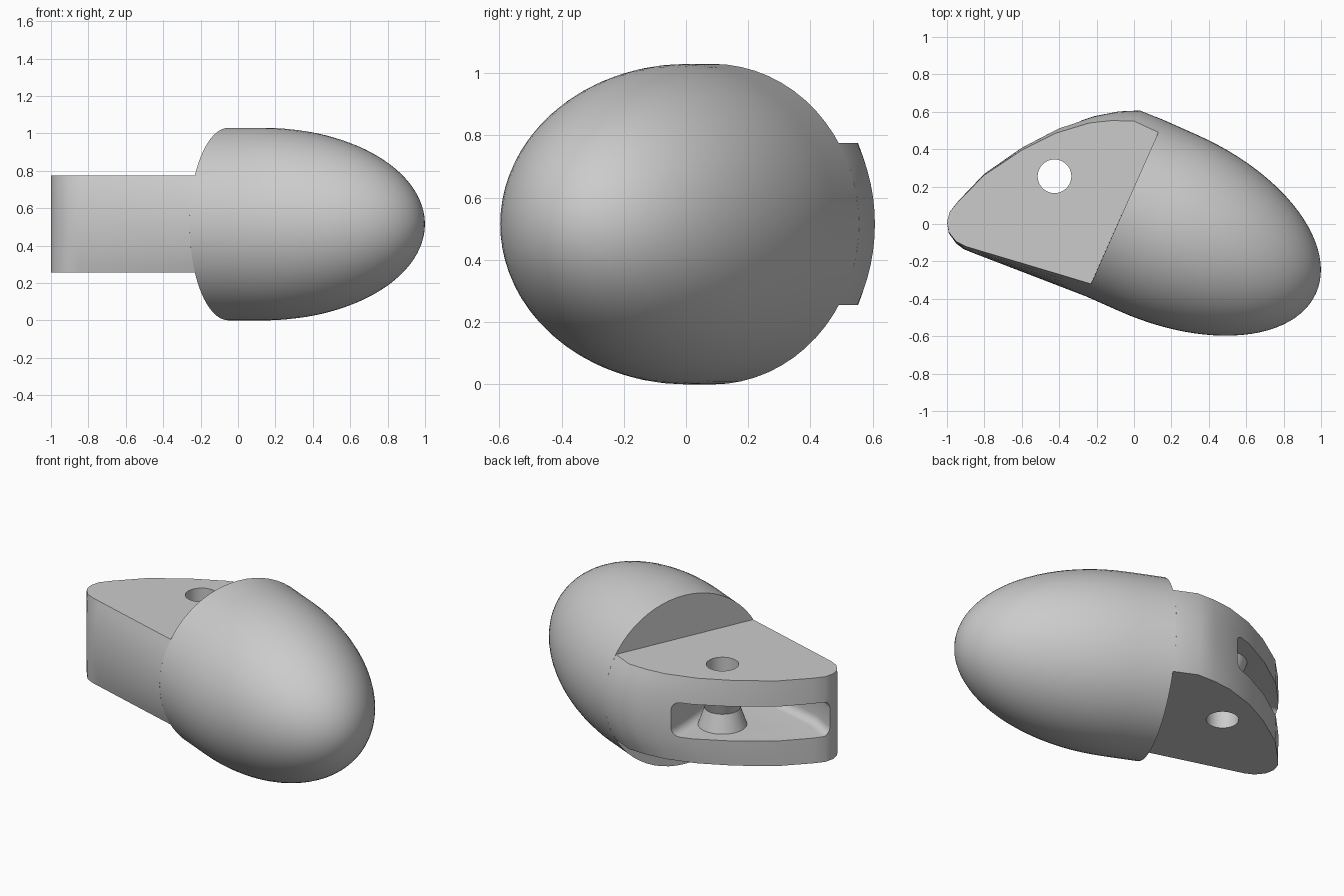
import bpy, bmesh, math
from mathutils import Vector, Matrix

cube = bpy.data.objects.get("Cube")
if cube:
    bpy.data.objects.remove(cube)

grey = bpy.data.materials.new("plain_grey")
grey.use_nodes = True
grey.diffuse_color = (0.6, 0.6, 0.6, 1)
grey.node_tree.nodes["Principled BSDF"].inputs["Base Color"].default_value = (0.6, 0.6, 0.6, 1)

MID = 0.515          # height of the long axis
R = 0.515            # radius of the head
HALF = 0.26          # half thickness of the tongue
HOLE = (-0.425, 0.255, MID)


def make(name, bm):
    bmesh.ops.recalc_face_normals(bm, faces=bm.faces)
    mesh = bpy.data.meshes.new(name)
    bm.to_mesh(mesh)
    bm.free()
    obj = bpy.data.objects.new(name, mesh)
    bpy.context.collection.objects.link(obj)
    mesh.materials.append(grey)
    return obj


def activate(obj):
    bpy.ops.object.select_all(action='DESELECT')
    obj.select_set(True)
    bpy.context.view_layer.objects.active = obj


def smooth(obj, angle=32):
    activate(obj)
    bpy.ops.object.shade_smooth_by_angle(angle=math.radians(angle))


def lathe(name, profile, matrix, steps=64, closed=False):
    """Spin (radius, height) points about local z, then place with matrix."""
    bm = bmesh.new()
    verts = [bm.verts.new((r, 0, h)) for r, h in profile]
    pairs = list(zip(verts, verts[1:])) + ([(verts[-1], verts[0])] if closed else [])
    edges = [bm.edges.new(p) for p in pairs]
    bmesh.ops.spin(bm, geom=verts + edges, axis=(0, 0, 1), cent=(0, 0, 0),
                   angle=math.tau, steps=steps, use_duplicate=False)
    bmesh.ops.remove_doubles(bm, verts=bm.verts, dist=0.0001)
    bm.transform(matrix)
    return make(name, bm)


def cut(obj, cutter):
    mod = obj.modifiers.new("cut", 'BOOLEAN')
    mod.operation = 'DIFFERENCE'
    mod.solver = 'EXACT'
    mod.object = cutter
    activate(obj)
    bpy.ops.object.modifier_apply(modifier=mod.name)
    bpy.data.objects.remove(cutter)


# Egg shaped head: flat back, short cylinder, half ellipsoid
axis = Vector((0.914, -0.406, 0)).normalized()
turn = axis.to_track_quat('Z', 'Y').to_matrix().to_4x4()
profile = [(0, 0), (R, 0), (R, 0.2)]
profile += [(R * math.cos(a), 0.2 + 0.92 * math.sin(a))
            for a in (math.pi / 2 * i / 24 for i in range(1, 24))] + [(0, 1.12)]
head = lathe("head", profile, Matrix.Translation((-0.05, 0.085, MID)) @ turn)
smooth(head)

# Tongue: flat top and bottom, wall bulging from the rim outline to the middle outline
rim = [(0.13, 0.49), (0, 0.55), (-0.12, 0.553), (-0.24, 0.54), (-0.42, 0.485),
       (-0.6, 0.395), (-0.8, 0.262), (-0.94, 0.12), (-0.985, 0.065), (-1, 0.01),
       (-0.99, -0.045), (-0.95, -0.095), (-0.9, -0.12), (-0.84, -0.138), (-0.23, -0.32)]
middle = [(0.159, 0.556), (0.03, 0.607), (-0.08, 0.602), (-0.21, 0.577), (-0.4, 0.515),
          (-0.6, 0.41), (-0.8, 0.27), (-0.94, 0.123), (-0.985, 0.065), (-1, 0.01),
          (-0.99, -0.05), (-0.95, -0.105), (-0.91, -0.135), (-0.86, -0.155), (-0.259, -0.386)]
low = math.sqrt(R * R - HALF * HALF)
bm = bmesh.new()
layers = []
for i in range(13):
    h = HALF * (i / 6 - 1)
    w = (math.sqrt(R * R - h * h) - low) / (R - low)
    layers.append([bm.verts.new((*Vector(a).lerp(Vector(b), w), MID + h))
                   for a, b in zip(rim, middle)])
for a, b in zip(layers, layers[1:]):
    for i in range(len(a) - 1):
        bm.faces.new((a[i], a[i + 1], b[i + 1], b[i]))
bm.faces.new(layers[0])
bm.faces.new(layers[-1])
bm.faces.new([l[0] for l in layers] + [l[-1] for l in reversed(layers)])
tongue = make("tongue", bm)

# Slot opening to the back, with rounded floor and ceiling edges
outline = [(-0.29, 0.75), (-0.28, 0.4), (-0.26, 0.1), (-0.26, -0.21),
           (-0.85, -0.05), (-0.97, 0.02), (-1.15, 0.1), (-1.15, 0.75)]
bm = bmesh.new()
base = bm.faces.new([bm.verts.new((x, y, MID - 0.105)) for x, y in outline])
top = bmesh.ops.extrude_face_region(bm, geom=[base])["geom"]
bmesh.ops.translate(bm, vec=(0, 0, 0.21), verts=[v for v in top if isinstance(v, bmesh.types.BMVert)])
bmesh.ops.recalc_face_normals(bm, faces=bm.faces)
flat = [e for e in bm.edges if abs(e.verts[0].co.z - e.verts[1].co.z) < 0.001]
bmesh.ops.bevel(bm, geom=flat, offset=0.05, segments=5, profile=0.5, affect='EDGES')
cut(tongue, make("slot_cutter", bm))

# Pin hole through the tongue
bm = bmesh.new()
bmesh.ops.create_cone(bm, cap_ends=True, segments=48, radius1=0.09, radius2=0.09,
                      depth=1, matrix=Matrix.Translation(HOLE))
cut(tongue, make("hole_cutter", bm))
smooth(tongue)

# Hollow waisted boss around the hole inside the slot
boss = lathe("hole_boss", [(0.137, -0.108), (0.1, 0), (0.137, 0.108), (0.09, 0.108), (0.09, -0.108)],
             Matrix.Translation(HOLE), steps=48, closed=True)
smooth(boss)
